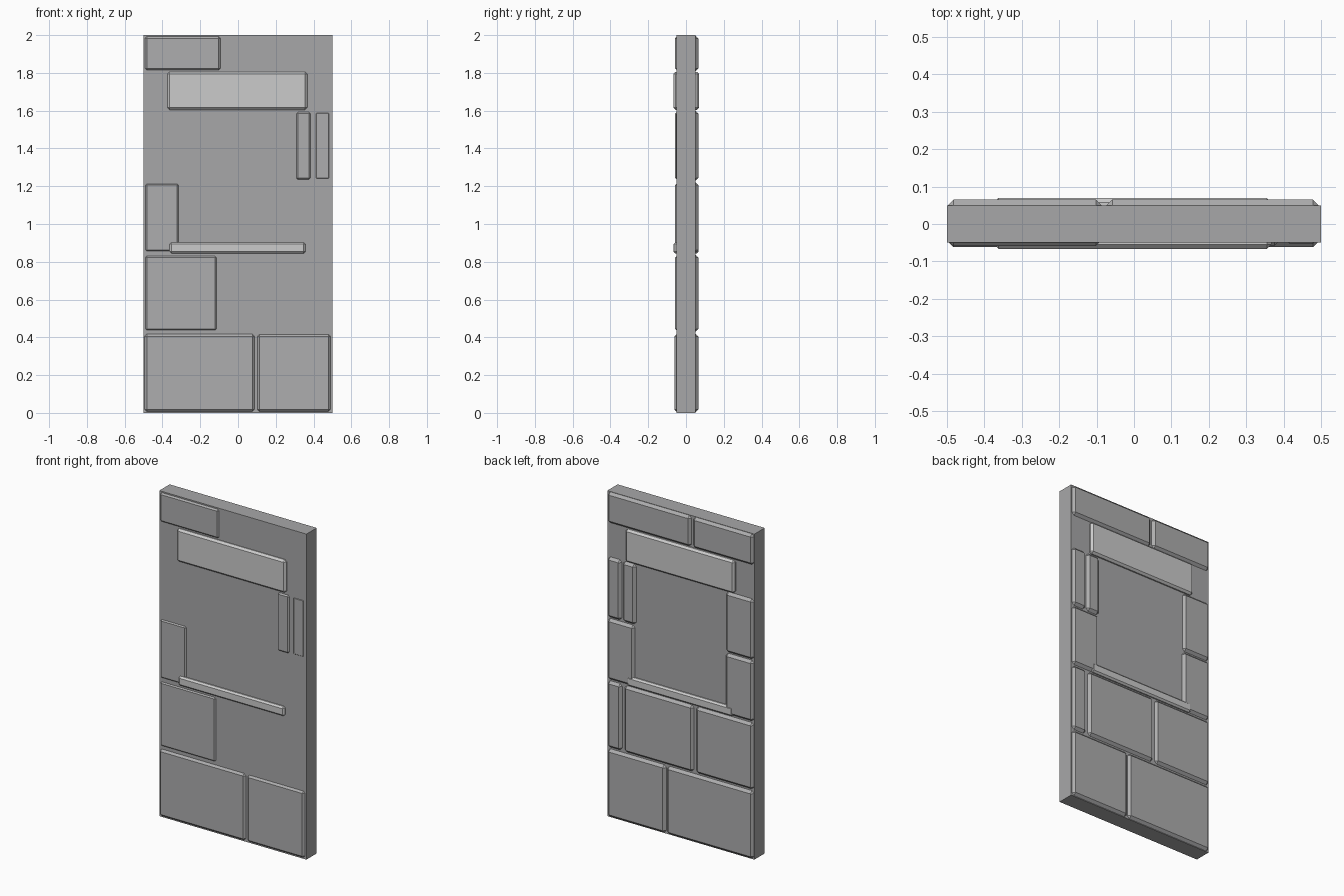
import bpy, bmesh

if "Cube" in bpy.data.objects:
    bpy.data.objects.remove(bpy.data.objects["Cube"])


def grey(name, value):
    mat = bpy.data.materials.new(name)
    mat.diffuse_color = (value, value, value * 1.01, 1.0)
    mat.use_nodes = True
    mat.node_tree.nodes["Principled BSDF"].inputs["Base Color"].default_value = mat.diffuse_color
    return mat


MORTAR = grey("mortar_grey", 0.39)
STONE = grey("stone_grey", 0.42)
TRIM = grey("trim_grey", 0.66)


def box(name, x0, x1, y0, y1, z0, z1, mat, bevel=0.0):
    """Axis-aligned block given by its limits, with optional chamfered edges."""
    bm = bmesh.new()
    bmesh.ops.create_cube(bm, size=1.0)
    for v in bm.verts:
        v.co = ((x0 + x1) / 2 + v.co.x * (x1 - x0),
                (y0 + y1) / 2 + v.co.y * (y1 - y0),
                (z0 + z1) / 2 + v.co.z * (z1 - z0))
    if bevel:
        bmesh.ops.bevel(bm, geom=bm.edges[:], offset=bevel, segments=1,
                        profile=0.5, affect='EDGES')
    me = bpy.data.meshes.new(name)
    bm.to_mesh(me)
    bm.free()
    me.materials.append(mat)
    ob = bpy.data.objects.new(name, me)
    bpy.context.collection.objects.link(ob)
    return ob


# Mortar slab
box("wall_core", -0.5, 0.5, -0.05, 0.05, 0.0, 2.0, MORTAR)

# Courses of through-stones: (z0, z1, [(x0, x1, front y)])
BURIED = -0.045  # stone does not break the front face
courses = {
    "base_stone": (0.004, 0.42, [(-0.498, 0.091, -0.062), (0.098, 0.494, -0.061)]),
    "lower_stone": (0.43, 0.838, [(-0.498, -0.107, -0.057), (-0.09, 0.38, BURIED),
                                  (0.398, 0.494, BURIED)]),
    "lower_jamb": (0.848, 1.221, [(-0.498, -0.308, -0.057), (0.31, 0.494, BURIED)]),
    "upper_jamb": (1.229, 1.599, [(-0.498, -0.31, BURIED), (0.302, 0.391, -0.058),
                                  (0.401, 0.494, -0.0525)]),
    "top_stone": (1.809, 1.998, [(-0.498, -0.087, -0.059), (-0.073, 0.494, BURIED)]),
}
for name, (z0, z1, stones) in courses.items():
    for i, (x0, x1, front) in enumerate(stones):
        box(f"{name}_{i + 1}", x0, x1, front, 0.065, z0, z1, STONE, 0.015)

# Lintel and sill framing the blind window
box("window_lintel", -0.374, 0.367, -0.067, 0.07, 1.604, 1.806, TRIM, 0.012)
box("window_sill", -0.362, 0.358, -0.067, 0.067, 0.845, 0.903, TRIM, 0.01)
